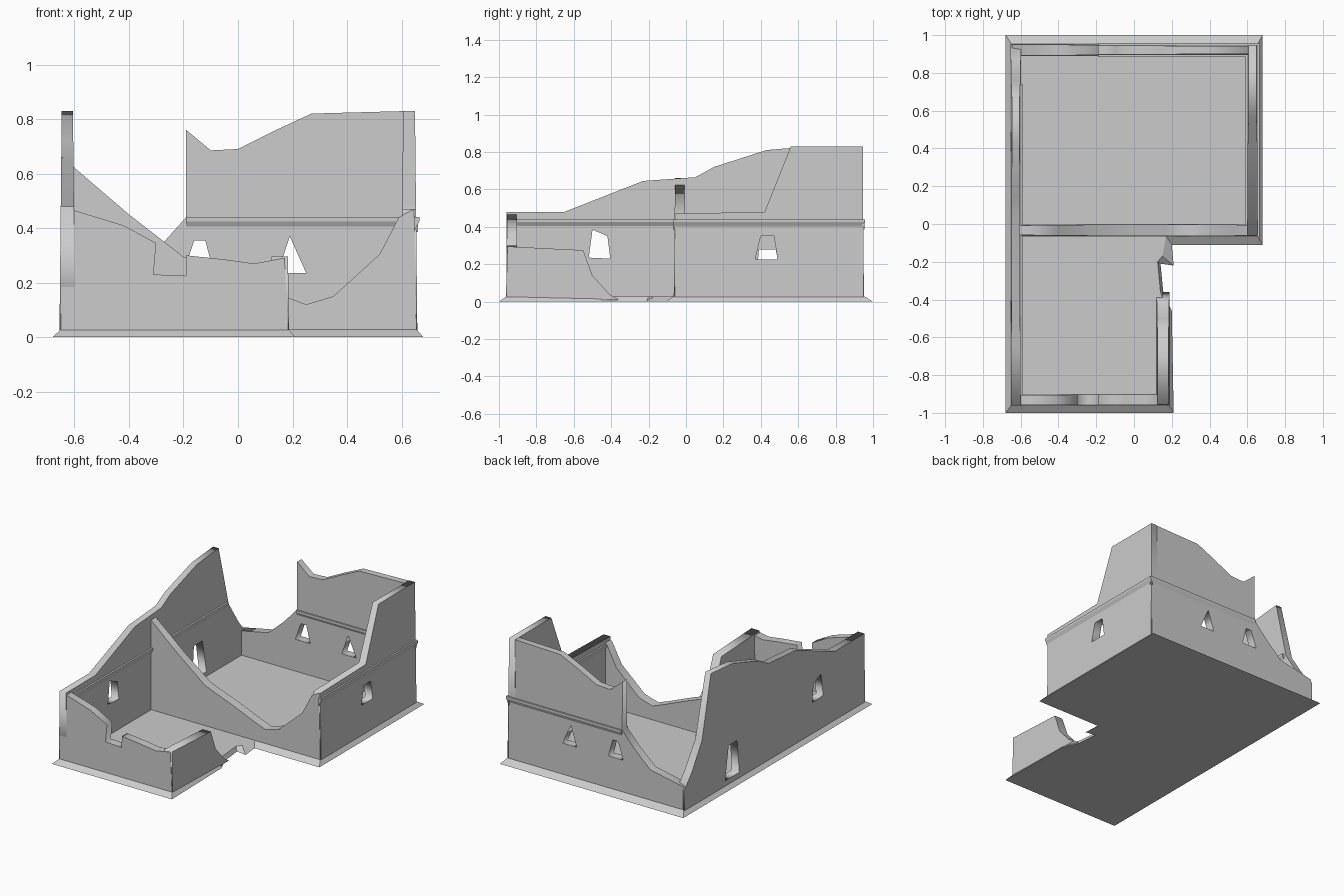
import bpy, bmesh
from mathutils import Matrix

if "Cube" in bpy.data.objects:
    bpy.data.objects.remove(bpy.data.objects["Cube"])


def add_object(name, mesh):
    obj = bpy.data.objects.new(name, mesh)
    bpy.context.collection.objects.link(obj)
    return obj


def wall(name, axis, near, far, outline, holes=()):
    """Upright slab from a broken silhouette (along, z), slightly thinner at the top."""
    curve = bpy.data.curves.new(name + "_outline", 'CURVE')
    curve.dimensions = '2D'
    curve.fill_mode = 'BOTH'
    curve.extrude = abs(far - near) / 2
    for pts in [outline, *holes]:
        sp = curve.splines.new('POLY')
        sp.points.add(len(pts) - 1)
        for p, (u, z) in zip(sp.points, pts):
            p.co = (u, z, 0, 1)
        sp.use_cyclic_u = True
    temp = add_object(name + "_temp", curve)
    bpy.context.view_layer.update()
    deps = bpy.context.evaluated_depsgraph_get()
    mesh = bpy.data.meshes.new_from_object(temp.evaluated_get(deps))
    bpy.data.objects.remove(temp)
    bpy.data.curves.remove(curve)
    mid = (near + far) / 2
    for v in mesh.vertices:
        u, z, n = v.co
        n *= 1 - 0.35 * z
        v.co = (u, mid - n, z) if axis == 'X' else (mid + n, u, z)
    bm = bmesh.new()
    bm.from_mesh(mesh)
    bmesh.ops.remove_doubles(bm, verts=bm.verts, dist=0.0005)
    bmesh.ops.recalc_face_normals(bm, faces=bm.faces)
    bm.to_mesh(mesh)
    bm.free()
    return add_object(name, mesh)


def loft(name, loops):
    """Closed solid through matching vertex loops."""
    bm = bmesh.new()
    rings = [[bm.verts.new(p) for p in lp] for lp in loops]
    n = len(rings[0])
    for a, b in zip(rings, rings[1:]):
        for i in range(n):
            j = (i + 1) % n
            bm.faces.new((a[i], a[j], b[j], b[i]))
    bm.faces.new(rings[0])
    bm.faces.new(rings[-1])
    bmesh.ops.recalc_face_normals(bm, faces=bm.faces)
    mesh = bpy.data.meshes.new(name)
    bm.to_mesh(mesh)
    bm.free()
    return add_object(name, mesh)


def ledge(name, axis, at, out, a, b):
    """Small sloped string course at first-floor height."""
    prof = [(at - out * 0.3, 0.44), (at + out, 0.44), (at + out, 0.425), (at - out * 0.3, 0.385)]
    loft(name, [[(u, n, z) if axis == 'X' else (n, u, z) for n, z in prof] for u in (a, b)])


# L-shaped floor with a sloping skirt and a broken doorway edge
bottom = [(-.68, -1), (.21, -1), (.20, -.46), (.155, -.36), (.14, -.21), (.21, -.22),
          (.20, -.11), (.68, -.11), (.68, 1), (-.68, 1)]
top = [(-.65, -.96), (.185, -.96), (.175, -.46), (.14, -.36), (.125, -.2), (.15, -.17),
       (.17, -.065), (.655, -.065), (.655, .955), (-.65, .955)]
loft("floor", [[(x, y, 0) for x, y in bottom], [(x, y, .028) for x, y in top]])

# Back wall with two windows
wall("back_wall", 'X', .89, .952,
     [(-.645, .01), (.65, .01), (.645, .83), (.27, .82), (.14, .76), (0, .69), (-.1, .685),
      (-.19, .76), (-.19, .44), (-.28, .34), (-.4, .23), (-.645, .18)],
     [[(.145, .235), (.25, .235), (.19, .37)],
      [(-.2, .24), (-.09, .24), (-.12, .355), (-.16, .355)]])

# Right wall of the large room
wall("right_wall", 'Y', .597, .658,
     [(-.06, .01), (.95, .01), (.945, .83), (.56, .83), (.42, .48), (-.06, .47)],
     [[(.37, .225), (.49, .225), (.47, .35), (.4, .35)]])

# Long left wall
wall("left_wall", 'Y', -.655, -.597,
     [(-.96, .01), (.95, .01), (.95, .16), (.87, .25), (.76, .42), (.66, .83), (.43, .81),
      (.15, .72), (.05, .665), (-.23, .645), (-.65, .48), (-.96, .48)],
     [[(-.52, .235), (-.405, .23), (-.42, .35), (-.5, .385)],
      [(.37, .06), (.52, .06), (.48, .28), (.39, .28)]])

# Front wall of the wing with a broken window notch
wall("front_wall", 'X', -.962, -.9,
     [(-.65, .01), (.185, .01), (.17, .29), (.06, .27), (-.05, .285), (-.19, .3),
      (-.19, .225), (-.31, .23), (-.3, .345), (-.42, .41), (-.65, .48)])

# Right wall of the wing, collapsed towards the doorway
wall("wing_wall", 'Y', .12, .187,
     [(-.96, .01), (-.36, .01), (-.41, .04), (-.5, .14), (-.55, .275), (-.955, .295)])

# Partition that carries on as the front of the large room
wall("partition_wall", 'X', -.066, 0,
     [(-.645, .01), (.655, .01), (.645, .47), (.59, .44), (.52, .305), (.35, .15), (.25, .12),
      (.17, .15), (0, .22), (-.2, .295), (-.4, .45), (-.645, .66)])

# Ledges at first-floor height
ledge("back_ledge_outer", 'X', .945, .012, -.19, .66)
ledge("back_ledge_inner", 'X', .9, -.015, -.19, .62)
ledge("right_ledge_outer", 'Y', .65, .015, -.07, .955)
ledge("right_ledge_inner", 'Y', .605, -.015, -.04, .92)
ledge("left_ledge_inner", 'Y', -.607, .018, -.94, .74)
